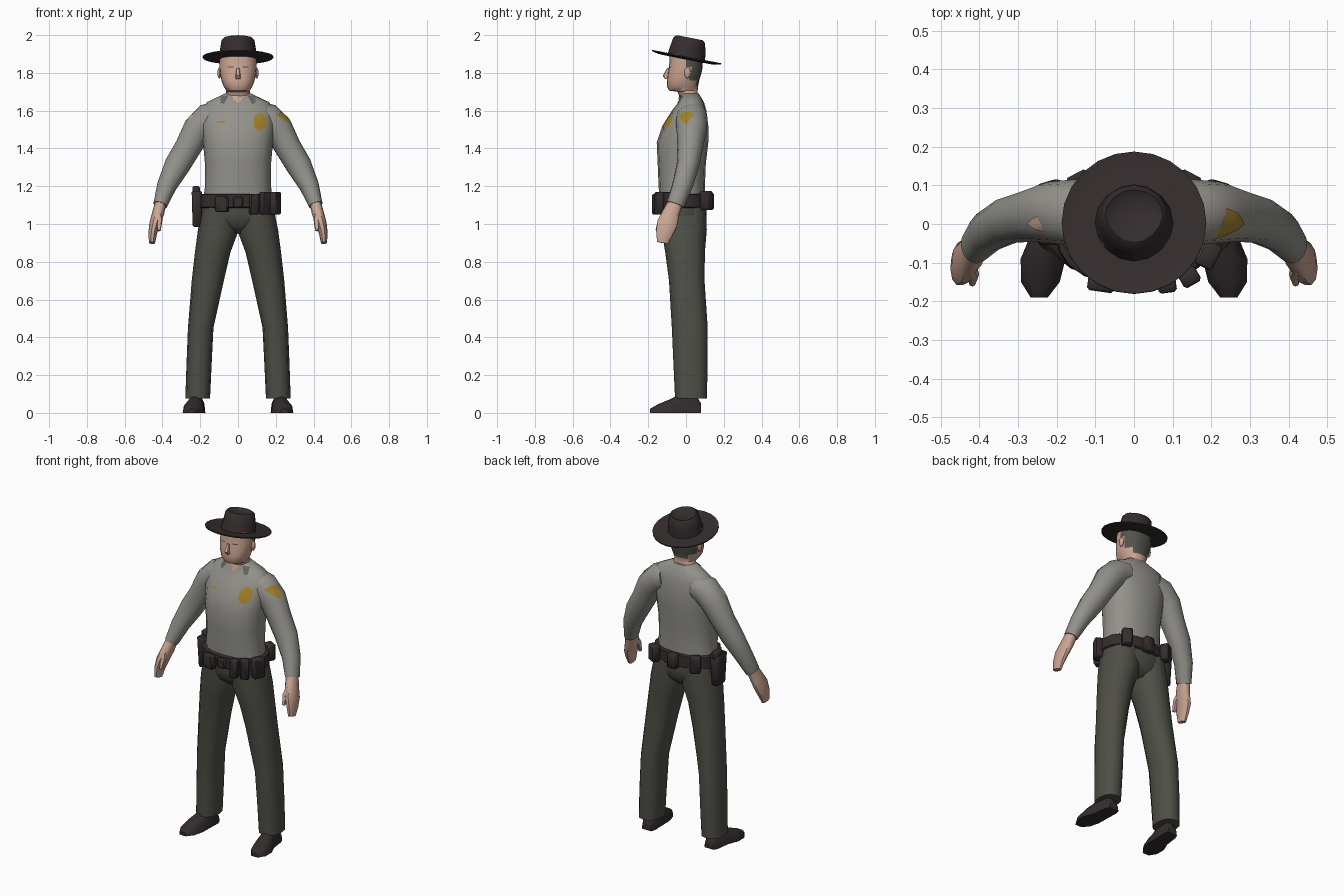
import bpy, bmesh, math
from mathutils import Vector, Matrix
from mathutils.bvhtree import BVHTree

cube = bpy.data.objects.get("Cube")
if cube:
    bpy.data.objects.remove(cube, do_unlink=True)

parts = []


def material(name, rgb):
    m = bpy.data.materials.new(name)
    m.use_nodes = True
    col = (*rgb, 1)
    m.diffuse_color = col
    bsdf = m.node_tree.nodes["Principled BSDF"]
    bsdf.inputs["Base Color"].default_value = col
    bsdf.inputs["Roughness"].default_value = 0.8
    return m


SHIRT = material("shirt grey", (0.29, 0.285, 0.26))
TROUSER = material("trouser olive grey", (0.078, 0.077, 0.063))
LEATHER = material("dark brown leather", (0.035, 0.026, 0.027))
SKIN = material("skin", (0.6, 0.38, 0.29))
HAIR = material("hair grey", (0.09, 0.09, 0.075))
GOLD = material("badge gold", (0.36, 0.22, 0.025))
COLLAR = material("collar grey", (0.13, 0.13, 0.115))


def finish(name, bm, *mats):
    bmesh.ops.recalc_face_normals(bm, faces=bm.faces[:])
    me = bpy.data.meshes.new(name)
    bm.to_mesh(me)
    bm.free()
    ob = bpy.data.objects.new(name, me)
    bpy.context.collection.objects.link(ob)
    for m in mats:
        me.materials.append(m)
    parts.append(ob)
    return ob


def loft(bm, rings, seg=14, n=2.3):
    """Skin a row of superellipse rings given as (centre, half axis u, half axis v)."""
    rows = []
    for c, u, v in rings:
        row = []
        for i in range(seg):
            a = 2 * math.pi * i / seg
            co, si = math.cos(a), math.sin(a)
            pu = math.copysign(abs(co) ** (2 / n), co)
            pv = math.copysign(abs(si) ** (2 / n), si)
            row.append(bm.verts.new(Vector(c) + Vector(u) * pu + Vector(v) * pv))
        rows.append(row)
    for lo, hi in zip(rows, rows[1:]):
        for i in range(seg):
            j = (i + 1) % seg
            bm.faces.new((lo[i], lo[j], hi[j], hi[i]))
    bm.faces.new(rows[0])
    bm.faces.new(rows[-1])


def level(z, x0, x1, y0, y1):
    """Horizontal ring from its extents."""
    return (((x0 + x1) / 2, (y0 + y1) / 2, z), ((x1 - x0) / 2, 0, 0), (0, (y1 - y0) / 2, 0))


def stack(rows):
    return [level(z, -h, h, y0, y1) for z, h, y0, y1 in rows]


def limb(path, s):
    """Rings square to a path of (x, y, z, half width, half depth); s mirrors x."""
    pts = [Vector((s * p[0], p[1], p[2])) for p in path]
    out = []
    for i, p in enumerate(path):
        t = (pts[min(i + 1, len(pts) - 1)] - pts[max(i - 1, 0)]).normalized()
        u = t.cross(Vector((0, 1, 0))).normalized()
        out.append((pts[i], u * p[3], u.cross(t) * p[4]))
    return out


# Shirt: torso and sleeves
TORSO = [(1.12, .185, -.14, .1), (1.2, .175, -.145, .1), (1.32, .175, -.15, .105),
         (1.43, .185, -.155, .118), (1.52, .195, -.125, .118), (1.6, .195, -.075, .108),
         (1.645, .165, -.04, .095), (1.69, .07, -.03, .068)]
SLEEVE = [(.1, .03, 1.575, .075, .08), (.155, .03, 1.56, .082, .085), (.215, .03, 1.5, .078, .08),
          (.265, .022, 1.405, .07, .068), (.322, .01, 1.31, .068, .06),
          (.378, -.02, 1.2, .052, .054), (.412, -.058, 1.1, .037, .047)]
bm = bmesh.new()
loft(bm, stack(TORSO), 16)
for s in (1, -1):
    loft(bm, limb(SLEEVE, s), 12, 2.1)
bmesh.ops.recalc_face_normals(bm, faces=bm.faces[:])
shirt_tree = BVHTree.FromBMesh(bm)
finish("shirt", bm, SHIRT)

# Trousers: hips and two legs
LEG = [(1.1, 0, .185, -.135, .105), (.97, -.005, .212, -.13, .11), (.85, .04, .228, -.11, .1),
       (.7, .075, .245, -.09, .098), (.45, .13, .265, -.075, .115),
       (.25, .14, .273, -.066, .115), (.075, .148, .279, -.058, .11)]
bm = bmesh.new()
loft(bm, stack([(1.14, .185, -.14, .103), (1.05, .2, -.135, .11),
                (.99, .17, -.12, .1), (.95, .06, -.07, .06)]), 16)
for s in (1, -1):
    loft(bm, [level(z, s * a, s * b, c, d) for z, a, b, c, d in LEG], 12)
finish("trousers", bm, TROUSER)

# Hands and shoes
HAND = [(.408, -.052, 1.12, .03, .038), (.422, -.078, 1.06, .032, .046), (.442, -.1, 1.0, .028, .056),
        (.452, -.115, .95, .023, .046), (.455, -.125, .9, .016, .03)]
THUMB = [(.425, -.1, 1.07, .015, .02), (.415, -.13, 1.02, .015, .018), (.418, -.152, .965, .009, .01)]
SHOE = [(.08, .213, .032, .05), (.055, .215, .042, .09), (-.03, .222, .046, .098),
        (-.09, .235, .058, .07), (-.15, .242, .05, .045), (-.19, .245, .022, .022)]
for s, side in ((1, "left"), (-1, "right")):
    bm = bmesh.new()
    loft(bm, limb(HAND, s), 10)
    loft(bm, limb(THUMB, s), 8)
    finish(side + "_hand", bm, SKIN)
    bm = bmesh.new()
    loft(bm, [((s * x, y, 0), (w, 0, 0), (0, 0, h)) for y, x, w, h in SHOE], 12)
    bmesh.ops.bisect_plane(bm, geom=bm.verts[:] + bm.edges[:] + bm.faces[:],
                           plane_co=(0, 0, 0), plane_no=(0, 0, -1), clear_outer=True)
    bmesh.ops.holes_fill(bm, edges=[e for e in bm.edges if e.is_boundary])
    finish(side + "_shoe", bm, LEATHER)

# Head and neck, with hair on the upper back faces
bm = bmesh.new()
loft(bm, stack([(1.64, .062, -.02, .06), (1.7, .064, -.045, .062), (1.706, .062, -.09, .062),
                (1.73, .077, -.102, .064), (1.76, .088, -.1, .07), (1.8, .095, -.096, .082),
                (1.83, .098, -.09, .088), (1.9, .096, -.085, .09)]), 20)
for f in bm.faces:
    c = f.calc_center_median()
    f.material_index = int(c.z > 1.77 and c.y > .015 or c.z > 1.74 and c.y > .045)
# Nose and ears
loft(bm, [((0, -.094, 1.825), (.008, 0, 0), (0, .006, 0)), ((0, -.105, 1.785), (.013, 0, 0), (0, .018, 0)),
          ((0, -.1, 1.768), (.014, 0, 0), (0, .01, 0))], 8)
for s in (1, -1):
    bmesh.ops.create_uvsphere(bm, u_segments=8, v_segments=6, radius=1,
                              matrix=Matrix.Translation((s * .098, .008, 1.8)) @ Matrix.Diagonal((.011, .017, .03, 1)))
head_tree = BVHTree.FromBMesh(bm)
finish("head", bm, SKIN, HAIR)

# Hat: tilted brim and dented crown
tilt = Matrix.Translation((0, 0, 1.883)) @ Matrix.Rotation(math.radians(-11), 4, 'X')
bm = bmesh.new()
loft(bm, [((0, .003, z), (r, 0, 0), (0, r, 0)) for r, z in
          ((.09, -.012), (.15, -.011), (.187, -.002), (.187, .004), (.15, -.002), (.1, .002))], 24, 2)
bm.transform(tilt)
finish("hat_brim", bm, LEATHER)
bm = bmesh.new()
loft(bm, stack([(-.01, .103, -.1, .105), (.05, .094, -.092, .095), (.092, .087, -.085, .085),
                (.105, .075, -.07, .07), (.088, .052, -.045, .05)]), 16, 2)
# Pinch the front of the crown to a ridge
for v in bm.verts:
    if v.co.y < 0 and v.co.z > .04:
        v.co.x *= 1 + 2 * v.co.y
bm.transform(tilt)
finish("hat_crown", bm, LEATHER)

# Belt
bm = bmesh.new()
loft(bm, stack([(1.085, .198, -.152, .112), (1.09, .204, -.158, .118),
                (1.155, .2, -.158, .116), (1.16, .193, -.15, .11)]), 20)
finish("belt", bm, LEATHER)


def pouch(name, x, y, z, size, turn=0, taper=1.0):
    """Bevelled box whose lower end can narrow."""
    bm = bmesh.new()
    bmesh.ops.create_cube(bm, size=1)
    for v in bm.verts:
        if v.co.z < 0:
            v.co.x *= taper
            v.co.y *= taper
    bm.transform(Matrix.Translation((x, y, z)) @ Matrix.Rotation(math.radians(turn), 4, 'Z')
                 @ Matrix.Diagonal((*size, 1)))
    bmesh.ops.bevel(bm, geom=bm.edges[:], offset=.007, segments=1, affect='EDGES')
    finish(name, bm, LEATHER)


# Items hung on the belt
pouch("buckle", 0, -.16, 1.115, (.055, .02, .06))
pouch("right_front_pouch", -.085, -.155, 1.105, (.07, .04, .085), -8)
pouch("left_front_pouch", .085, -.157, 1.105, (.048, .042, .11), 8)
pouch("left_middle_pouch", .143, -.137, 1.11, (.05, .045, .12), 30)
pouch("left_side_pouch", .193, -.08, 1.11, (.07, .05, .12), 62)
pouch("back_pouch", 0, .125, 1.12, (.06, .045, .09))
pouch("left_back_pouch", .14, .108, 1.125, (.06, .05, .1), -28)
pouch("right_back_pouch", -.14, .108, 1.125, (.06, .05, .1), 28)
pouch("holster", -.218, -.005, 1.08, (.055, .1, .19), 0, .8)
pouch("holster_grip", -.222, .015, 1.175, (.04, .06, .05))


def decal(name, mat, tree, origin, look, outline):
    """Thin plate pressed on a surface: outline is (across, up) around origin."""
    look = Vector(look).normalized()
    across = look.cross(Vector((0, 0, 1))).normalized()
    up = across.cross(look)

    def place(a, b):
        start = Vector(origin) + across * a + up * b
        hit = tree.ray_cast(start, look)[0] or tree.find_nearest(start)[0]
        return bm.verts.new(hit - look * .004)

    bm = bmesh.new()
    edge = []
    for p, q in zip(outline, outline[1:] + outline[:1]):
        edge += [p, ((p[0] + q[0]) / 2, (p[1] + q[1]) / 2)]
    k = len(edge)
    ca, cb = sum(e[0] for e in edge) / k, sum(e[1] for e in edge) / k
    rings = [[place(ca + (a - ca) * f, cb + (b - cb) * f) for a, b in edge] for f in (1, .5)]
    mid = place(ca, cb)
    for i in range(k):
        j = (i + 1) % k
        bm.faces.new((rings[0][i], rings[0][j], rings[1][j], rings[1][i]))
        bm.faces.new((rings[1][i], rings[1][j], mid))
    ob = finish(name, bm, mat)
    # Face the plate outward
    if ob.data.polygons[0].normal.dot(look) > 0:
        ob.data.flip_normals()


# Badge, name plate, open neck, collar points, sleeve patches, brows
FRONT = (0, 1, 0)
badge = [(.037 * math.cos(t * math.pi / 5), .046 * math.sin(t * math.pi / 5)) for t in range(10)]
decal("badge", GOLD, shirt_tree, (.117, -1, 1.54), FRONT, badge)
decal("name_plate", GOLD, shirt_tree, (-.09, -1, 1.54), FRONT,
      [(-.02, -.004), (.02, -.004), (.02, .004), (-.02, .004)])
decal("open_neck", SKIN, shirt_tree, (0, -1, 1.64), FRONT, [(0, 0), (.045, .046), (-.045, .046)])
shield = [(-.042, .03), (0, .04), (.042, .03), (.03, .0), (0, -.045), (-.03, 0)]
for s, side in ((1, "left"), (-1, "right")):
    decal(side + "_collar_point", COLLAR, shirt_tree, (s * .078, -1, 1.655), FRONT,
          [(-s * .028, .026), (s * .012, .02), (s * .016, -.014), (-s * .004, -.02)])
    decal(side + "_sleeve_patch", GOLD if s > 0 else SKIN, shirt_tree, (s, 0, 1.77), (-s, 0, -.28),
          shield if s > 0 else [(a * .5, b * .6) for a, b in shield])
    decal(side + "_brow", HAIR, head_tree, (s * .04, -1, 1.83), FRONT,
          [(-.016, -.002), (.016, -.002), (.016, .003), (-.016, .003)])

# Smooth shading with crisp edges
for ob in bpy.context.selected_objects:
    ob.select_set(False)
for ob in parts:
    ob.select_set(True)
bpy.context.view_layer.objects.active = parts[0]
bpy.ops.object.shade_smooth_by_angle(angle=math.radians(45))
